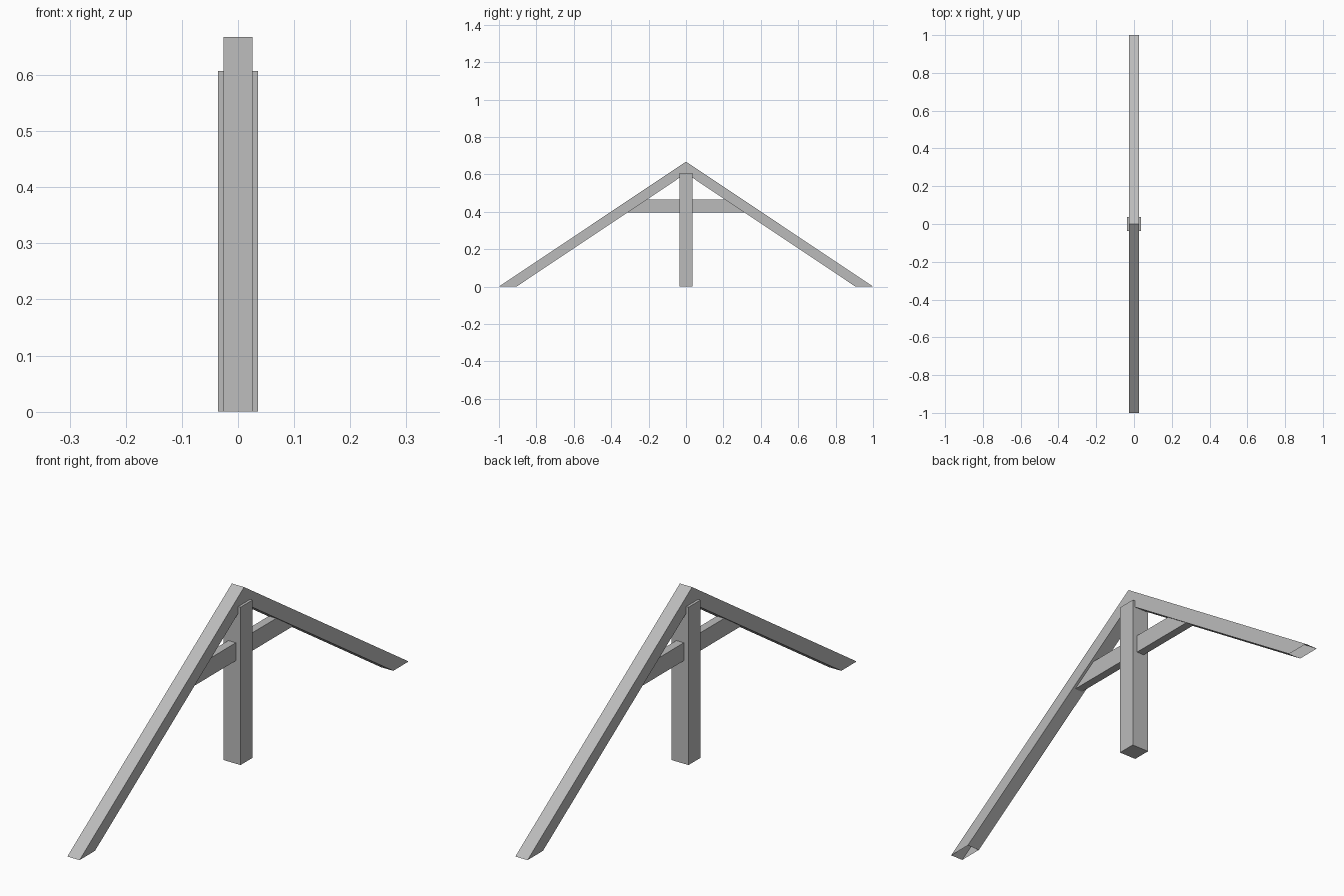
import bpy
import bmesh

cube = bpy.data.objects.get("Cube")
if cube:
    bpy.data.objects.remove(cube, do_unlink=True)

GREY = (0.5, 0.5, 0.5, 1)
mat = bpy.data.materials.new("timber_grey")
mat.use_nodes = True
mat.diffuse_color = GREY
mat.node_tree.nodes["Principled BSDF"].inputs["Base Color"].default_value = GREY


def beam(name, profile, half_width, open_sides=()):
    """Extrude a (y, z) profile along x, leaving the listed sides open."""
    bm = bmesh.new()
    near = [bm.verts.new((half_width, y, z)) for y, z in profile]
    far = [bm.verts.new((-half_width, y, z)) for y, z in profile]
    bm.faces.new(near)
    bm.faces.new(far[::-1])
    count = len(profile)
    for i in range(count):
        j = (i + 1) % count
        if i not in open_sides:
            bm.faces.new((near[j], near[i], far[i], far[j]))
    bmesh.ops.recalc_face_normals(bm, faces=bm.faces)
    mesh = bpy.data.meshes.new(name)
    bm.to_mesh(mesh)
    bm.free()
    mesh.materials.append(mat)
    obj = bpy.data.objects.new(name, mesh)
    bpy.context.collection.objects.link(obj)
    return obj


APEX, SOFFIT, HEEL = 0.668, 0.605, 0.906
POST, POST_TOP = 0.036, 0.607

# Sloping rafters, mitred at the ridge, with open hollow feet
for name, s in (("front_rafter", -1), ("back_rafter", 1)):
    beam(name, [(0, APEX), (s, 0), (s * HEEL, 0), (0, SOFFIT)], 0.026,
         open_sides=(1, 3))

# Central upright
beam("king_post", [(-POST, 0), (POST, 0), (POST, POST_TOP), (-POST, POST_TOP)], POST)

# Horizontal tie with ends cut to the roof slope
beam("collar_tie", [(-0.33, 0.396), (0.33, 0.396), (0.226, 0.465), (-0.226, 0.465)], 0.016)
